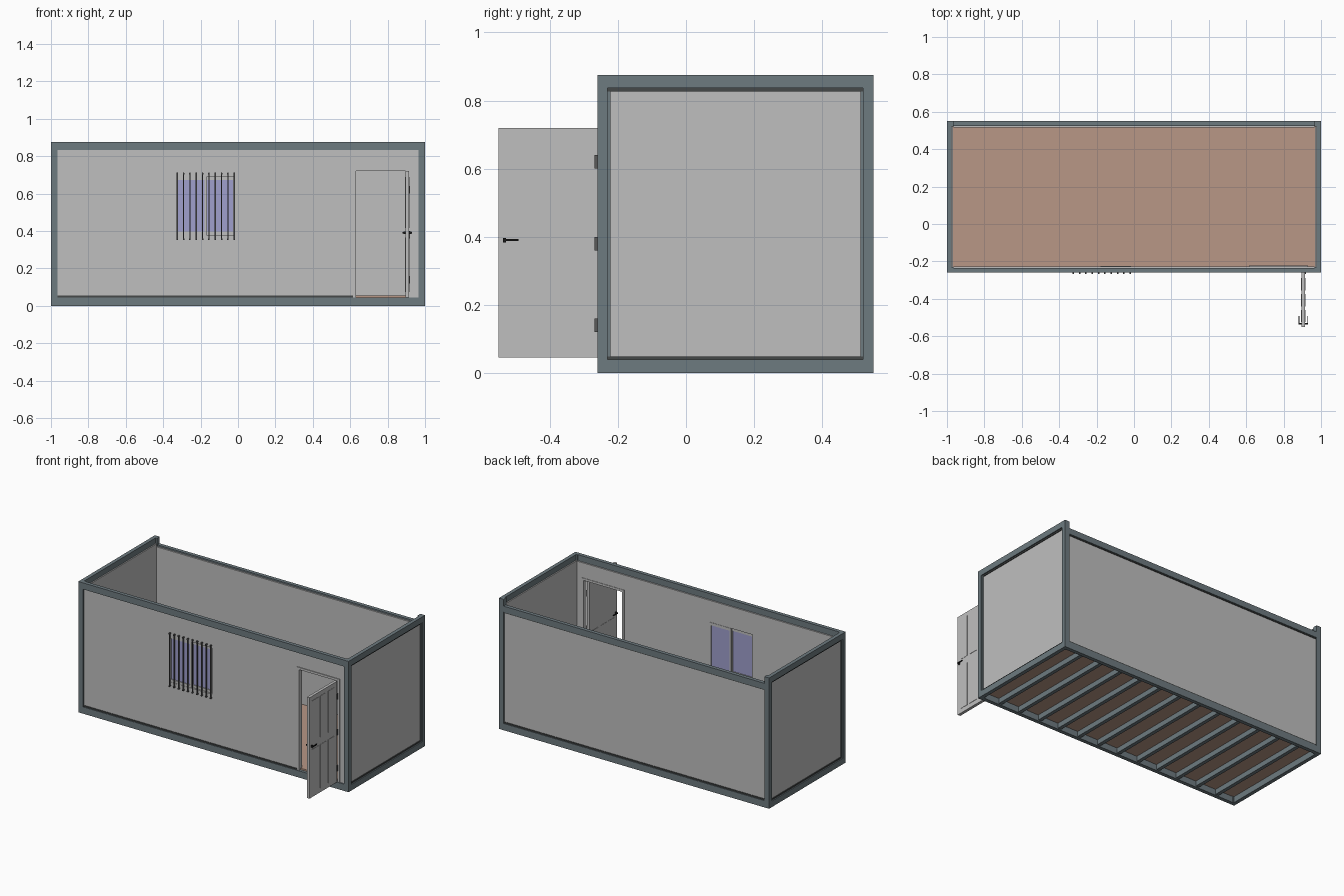
import bpy, bmesh, math
from mathutils import Vector

if "Cube" in bpy.data.objects:
    bpy.data.objects.remove(bpy.data.objects["Cube"])


def mat(name, rgb):
    m = bpy.data.materials.new(name)
    m.diffuse_color = (*rgb, 1)
    m.use_nodes = True
    m.node_tree.nodes["Principled BSDF"].inputs["Base Color"].default_value = m.diffuse_color
    return m


WALL = mat("light grey panel", (0.52, 0.52, 0.52))
FRAME = mat("blue grey steel", (0.155, 0.196, 0.214))
FLOOR = mat("brown floor", (0.48, 0.31, 0.24))
GLASS = mat("lilac glass", (0.35, 0.35, 0.61))
DARK = mat("dark gap", (0.06, 0.065, 0.065))
BAR = mat("dark bar steel", (0.10, 0.10, 0.10))
BLACK = mat("black handle", (0.01, 0.01, 0.01))


def finish(name, bm, material):
    bmesh.ops.recalc_face_normals(bm, faces=bm.faces)
    me = bpy.data.meshes.new(name)
    bm.to_mesh(me)
    bm.free()
    me.materials.append(material)
    ob = bpy.data.objects.new(name, me)
    bpy.context.collection.objects.link(ob)
    return ob


def box(name, x, y, z, material):
    bm = bmesh.new()
    bmesh.ops.create_cube(bm, size=1)
    for v in bm.verts:
        v.co = Vector([(a + b) / 2 + c * (b - a) for c, (a, b) in zip(v.co, (x, y, z))])
    return finish(name, bm, material)


def pierced_wall(name, xs, zs, holes, y0, depth, material):
    """Grid of cells with some left out, extruded to a thickness."""
    bm = bmesh.new()
    vs = {(i, j): bm.verts.new((x, y0, z)) for i, x in enumerate(xs) for j, z in enumerate(zs)}
    for i in range(len(xs) - 1):
        for j in range(len(zs) - 1):
            if (i, j) not in holes:
                bm.faces.new([vs[i, j], vs[i + 1, j], vs[i + 1, j + 1], vs[i, j + 1]])
    bmesh.ops.delete(bm, geom=[v for v in bm.verts if not v.link_faces], context='VERTS')
    ext = bmesh.ops.extrude_face_region(bm, geom=bm.faces[:])
    for g in ext["geom"]:
        if isinstance(g, bmesh.types.BMVert):
            g.co.y += depth
    return finish(name, bm, material)


YF, YB, H = -0.26, 0.55, 0.875

# Corner posts
for sx in (-1, 1):
    side = "left" if sx < 0 else "right"
    xr = sorted((sx, sx * 0.965))
    box(f"{side}_front_post", xr, (YF, YF + 0.03), (0, H), FRAME)
    box(f"{side}_back_post", xr, (YB - 0.03, YB), (0, H), FRAME)

    # End rails, end panel, and the recessed lips around it
    xe = sorted((sx, sx * 0.975))
    box(f"{side}_bottom_rail", xe, (YF + 0.03, YB - 0.03), (0, 0.04), FRAME)
    box(f"{side}_top_rail", xe, (YF + 0.03, YB - 0.03), (0.836, H), FRAME)
    box(f"{side}_end_panel", sorted((sx * 0.988, sx * 0.967)),
        (YF + 0.03, YB - 0.03), (0.04, 0.837), WALL)
    xl = sorted((sx * 0.993, sx * 0.987))
    for n, z in (("lower", (0.04, 0.049)), ("upper", (0.827, 0.836))):
        box(f"{side}_{n}_gap", xl, (YF + 0.03, YB - 0.03), z, DARK)
    for n, y in (("front", (YF + 0.03, YF + 0.038)), ("back", (YB - 0.038, YB - 0.03))):
        box(f"{side}_{n}_lip", xl, y, (0.04, 0.836), FRAME)

# Long rails; the back top rail sits lower than the corner posts
LX = (-0.965, 0.965)
box("front_bottom_rail", LX, (YF, YF + 0.025), (0, 0.045), FRAME)
box("front_top_rail", LX, (YF, YF + 0.025), (0.832, H), FRAME)
box("back_bottom_rail", LX, (YB - 0.025, YB), (0, 0.045), FRAME)
box("back_top_rail", LX, (YB - 0.025, YB), (0.79, 0.83), FRAME)
box("back_panel", LX, (YB - 0.034, YB - 0.008), (0.045, 0.82), WALL)
box("back_lower_gap", LX, (YB - 0.009, YB - 0.004), (0.045, 0.054), DARK)
box("back_upper_gap", LX, (YB - 0.009, YB - 0.004), (0.783, 0.79), DARK)
box("front_lower_gap", (-0.965, 0.615), (YF + 0.004, YF + 0.009), (0.045, 0.054), DARK)

# Front wall with window and door openings
pierced_wall("front_panel", (-0.965, -0.335, -0.015, 0.63, 0.915, 0.965),
             (0.045, 0.38, 0.69, 0.72, 0.835),
             {(1, 1), (3, 0), (3, 1), (3, 2)}, YF + 0.008, 0.026, WALL)

# Floor and underside joists
box("floor", (-0.975, 0.975), (YF + 0.02, YB - 0.02), (0.04, 0.055), FLOOR)
for i in range(12):
    x = -1 + 2 * (i + 1) / 13
    box(f"joist_{i + 1}", (x - 0.012, x + 0.012), (YF + 0.025, YB - 0.025), (0.006, 0.04), FRAME)

# Door trim around the opening
TY = (YF + 0.003, YF + 0.037)
box("door_trim_left", (0.615, 0.63), TY, (0.045, 0.72), WALL)
box("door_trim_right", (0.915, 0.93), TY, (0.045, 0.72), WALL)
box("door_trim_top", (0.615, 0.93), TY, (0.72, 0.735), WALL)

# Open door leaf with shallow panels
box("door", (0.896, 0.915), (-0.55, -0.258), (0.045, 0.72), WALL)
for r, z in enumerate(((0.075, 0.365), (0.415, 0.69))):
    for c in range(3):
        y = -0.525 + c * 0.085
        box(f"door_panel_{r}_{c}", (0.894, 0.917), (y, y + 0.065), z, WALL)

# Door handles and hinges
for n, x0, x1 in (("inner", 0.896, 0.884), ("outer", 0.915, 0.927)):
    box(f"{n}_handle_stem", sorted((x0, x1)), (-0.537, -0.529), (0.383, 0.397), BLACK)
    box(f"{n}_handle_lever", sorted((x1, x1 + (0.004 if x1 > x0 else -0.004))),
        (-0.537, -0.492), (0.387, 0.394), BLACK)
for i, z in enumerate((0.14, 0.38, 0.62)):
    box(f"hinge_{i + 1}", (0.914, 0.92), (-0.268, -0.256), (z - 0.02, z + 0.02), BAR)

# Sliding window: two sashes, each a pierced frame with a pane
for n, x0, x1, y0 in (("left", -0.335, -0.168, -0.25), ("right", -0.178, -0.015, -0.24)):
    pierced_wall(f"{n}_sash", (x0, x0 + 0.012, x1 - 0.012, x1), (0.38, 0.398, 0.672, 0.69),
                 {(1, 1)}, y0, 0.016, WALL)
    box(f"{n}_pane", (x0 + 0.01, x1 - 0.01), (y0 + 0.006, y0 + 0.01), (0.395, 0.675), GLASS)

# Window security bars bolted to the wall
for i in range(10):
    x = -0.325 + i * 0.0339
    box(f"window_bar_{i + 1}", (x - 0.003, x + 0.003), (-0.262, -0.256), (0.352, 0.712), BAR)
    for n, z in (("lower", 0.357), ("upper", 0.707)):
        box(f"{n}_bar_bolt_{i + 1}", (x - 0.004, x + 0.004), (-0.266, -0.25),
            (z - 0.004, z + 0.004), BAR)
